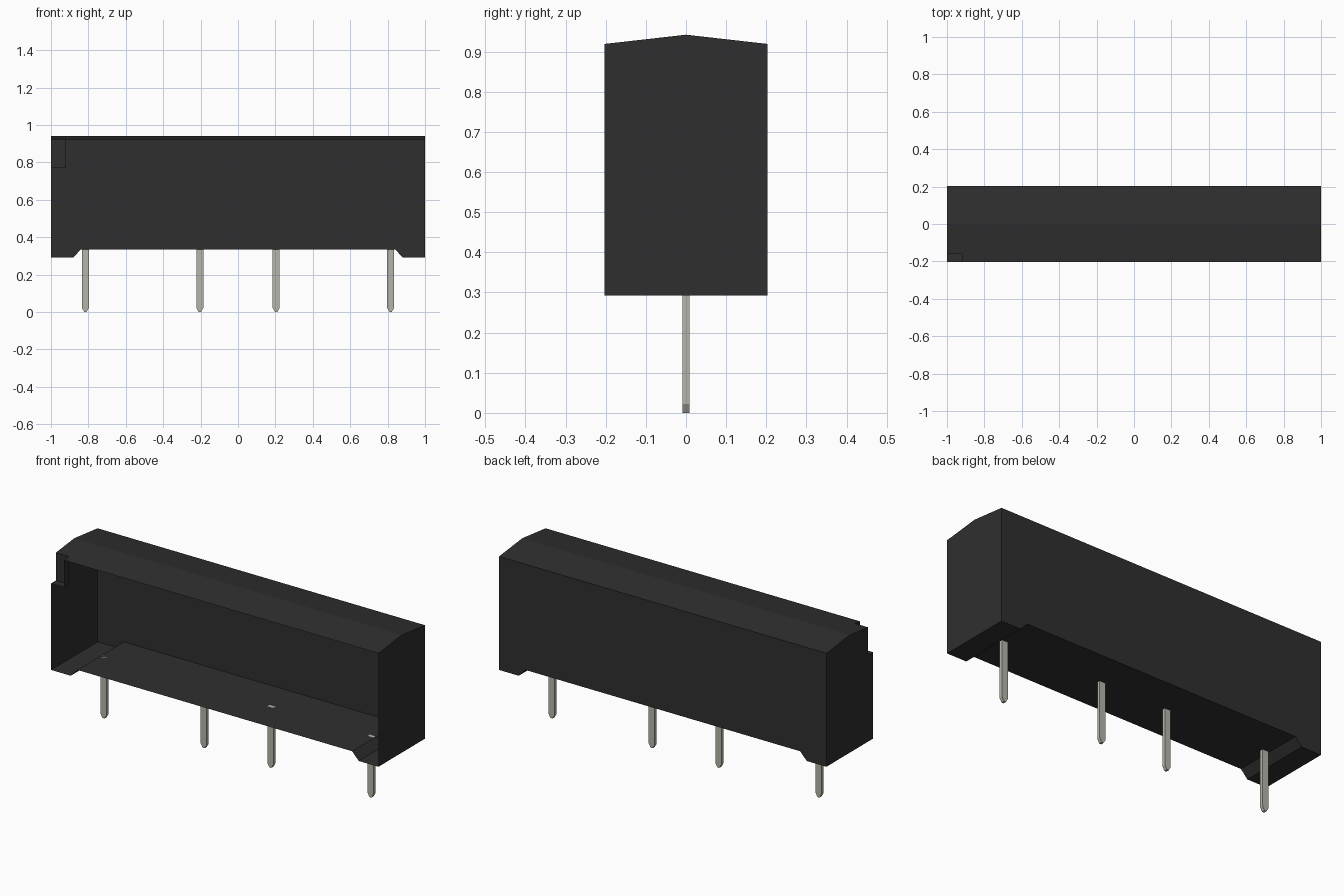
import bpy, bmesh

cube = bpy.data.objects.get("Cube")
if cube:
    bpy.data.objects.remove(cube, do_unlink=True)


def material(name, rgb):
    m = bpy.data.materials.new(name)
    m.use_nodes = True
    m.diffuse_color = (*rgb, 1)
    m.node_tree.nodes["Principled BSDF"].inputs["Base Color"].default_value = (*rgb, 1)
    return m


def prism(name, outline, ys, mat, lift=None):
    """Sweep an x-z outline through the given y stations and cap both ends.
    lift(y, z) may shift the height of each point."""
    bm = bmesh.new()
    rings = [[bm.verts.new((x, y, z + (lift(y, z) if lift else 0))) for x, z in outline]
             for y in ys]
    n = len(outline)
    for a, b in zip(rings, rings[1:]):
        for i in range(n):
            j = (i + 1) % n
            bm.faces.new((a[i], a[j], b[j], b[i]))
    bm.faces.new(rings[0])
    bm.faces.new(rings[-1])
    bmesh.ops.recalc_face_normals(bm, faces=bm.faces)
    mesh = bpy.data.meshes.new(name)
    bm.to_mesh(mesh)
    bm.free()
    mesh.materials.append(mat)
    ob = bpy.data.objects.new(name, mesh)
    bpy.context.collection.objects.link(ob)
    return ob


black = material("black plastic", (0.028, 0.028, 0.028))
metal = material("tinned metal", (0.46, 0.46, 0.40))

HALF_Y, FOOT, SILL, EAVE, RIDGE = 0.203, 0.292, 0.335, 0.919, 0.942

# Housing: two feet with sloped inner sides and a shallow gabled top
half = [(0.84, SILL), (0.88, FOOT), (1, FOOT), (1, EAVE)]
outline = half + [(-x, z) for x, z in reversed(half)]
housing = prism("housing", outline, (-HALF_Y, 0, HALF_Y), black,
                lambda y, z: RIDGE - EAVE if y == 0 and z == EAVE else 0)

# Corner notch marking the first pin
cutter = prism("notch_cutter", [(-1.1, 0.77), (-0.92, 0.77), (-0.92, 1.1), (-1.1, 1.1)],
               (-0.3, -0.16), black)
cutter.hide_render = True
mod = housing.modifiers.new("notch", "BOOLEAN")
mod.operation = "DIFFERENCE"
mod.solver = "EXACT"
mod.object = cutter
bpy.context.view_layer.objects.active = housing
bpy.ops.object.modifier_apply(modifier=mod.name)
bpy.data.objects.remove(cutter, do_unlink=True)

# Open front of the thin shell
bm = bmesh.new()
bm.from_mesh(housing.data)
front = [f for f in bm.faces if all(v.co.y < -HALF_Y + 0.001 for v in f.verts)]
bmesh.ops.delete(bm, geom=front, context="FACES")
bm.to_mesh(housing.data)
bm.free()

# Flat pins with tapered tips
PIN_X, PIN_Y, TIP = 0.0185, 0.009, 0.006
for i, x in enumerate((-0.816, -0.204, 0.204, 0.816)):
    side = [(TIP, 0), (PIN_X, 0.022), (PIN_X, SILL)]
    pts = side + [(-px, z) for px, z in reversed(side)]
    pin = prism(f"pin_{i + 1}", pts, (-PIN_Y, PIN_Y), metal)
    pin.location.x = x
